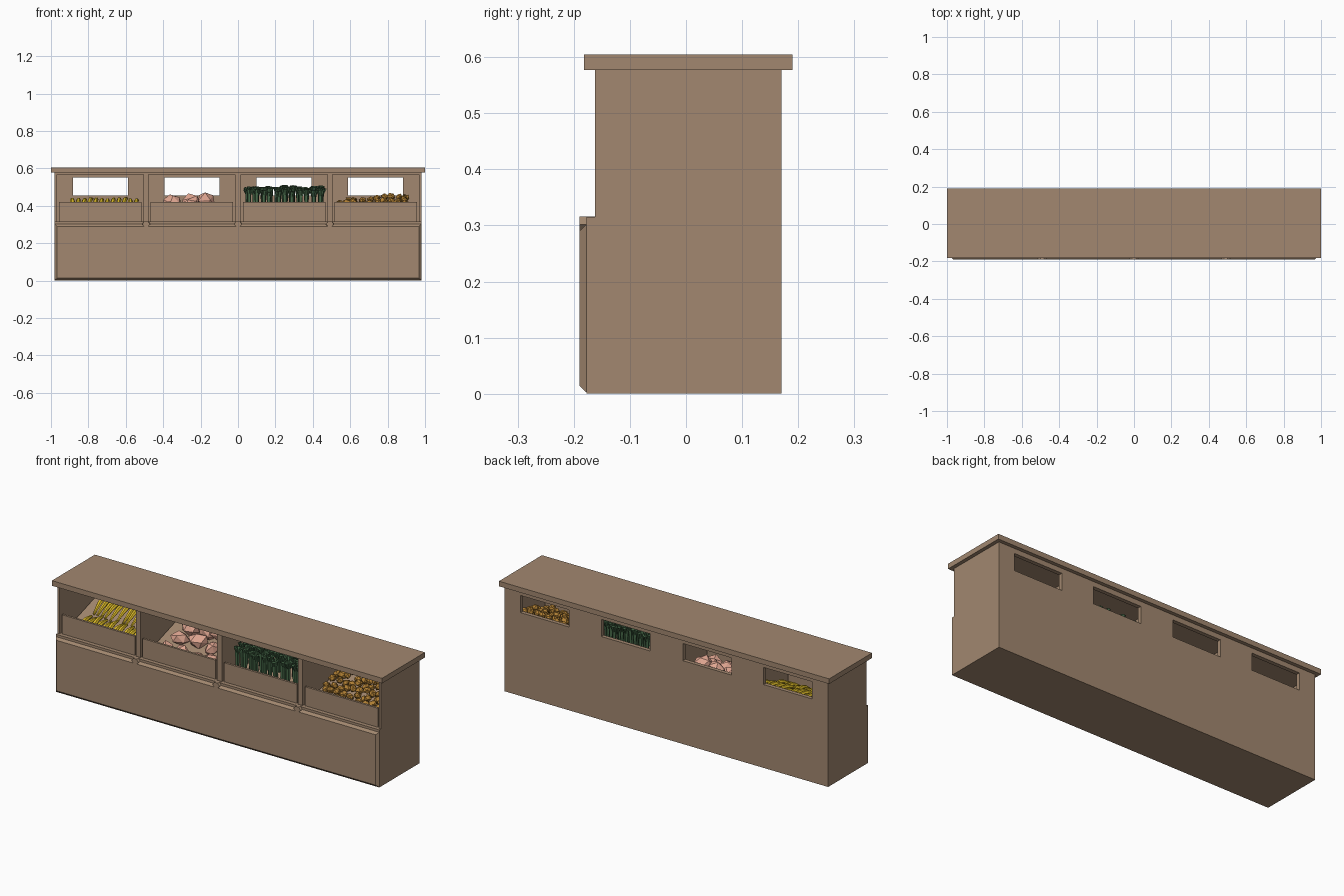
import bpy, bmesh, math, random
from mathutils import Vector, Matrix

if "Cube" in bpy.data.objects:
    bpy.data.objects.remove(bpy.data.objects["Cube"])

random.seed(4)
R = random.uniform


def material(name, r, g, b):
    m = bpy.data.materials.new(name)
    m.diffuse_color = (r, g, b, 1)
    m.use_nodes = True
    m.node_tree.nodes["Principled BSDF"].inputs["Base Color"].default_value = m.diffuse_color
    return m


WOOD = material("light_brown_wood", 0.36, 0.245, 0.16)
YELLOW = material("banana_yellow", 0.70, 0.48, 0.02)
PINK = material("pale_pink", 0.76, 0.39, 0.29)
GREEN = material("leaf_green", 0.065, 0.15, 0.07)
ORANGE = material("potato_brown", 0.45, 0.22, 0.035)


def finish(name, bm, mat):
    bmesh.ops.recalc_face_normals(bm, faces=bm.faces)
    me = bpy.data.meshes.new(name)
    bm.to_mesh(me)
    bm.free()
    me.materials.append(mat)
    ob = bpy.data.objects.new(name, me)
    bpy.context.collection.objects.link(ob)
    return ob


def add_box(bm, x0, x1, y0, y1, z0, z1):
    m = Matrix.Translation(((x0 + x1) / 2, (y0 + y1) / 2, (z0 + z1) / 2))
    bmesh.ops.create_cube(bm, size=1, matrix=m @ Matrix.Diagonal((x1 - x0, y1 - y0, z1 - z0, 1)))


def boxes(name, dims, mat=WOOD):
    bm = bmesh.new()
    for d in dims:
        add_box(bm, *d)
    return finish(name, bm, mat)


def add_prism(bm, loop_a, loop_b):
    a = [bm.verts.new(p) for p in loop_a]
    b = [bm.verts.new(p) for p in loop_b]
    bm.faces.new(a)
    bm.faces.new(b[::-1])
    n = len(a)
    for i in range(n):
        bm.faces.new((a[i], a[(i + 1) % n], b[(i + 1) % n], b[i]))


BAYS = (-0.736, -0.2465, 0.2465, 0.736)

# Counter body: side profile extruded along x
profile = [(-0.177, 0), (-0.177, 0.30), (-0.162, 0.30), (-0.162, 0.578), (0.17, 0.578), (0.17, 0)]
bm = bmesh.new()
add_prism(bm, [(-0.98, y, z) for y, z in profile], [(0.98, y, z) for y, z in profile])
body = finish("counter_body", bm, WOOD)

# Open display bays and back windows cut out of the body
cutters = [
    boxes("bay_cutter", [(c - 0.2315, c + 0.2315, -0.3, 0.148, 0.315, 0.567) for c in BAYS]),
    boxes("window_cutter", [(c - 0.147, c + 0.147, 0.1, 0.3, 0.456, 0.55) for c in BAYS]),
]
for cut in cutters:
    cut.hide_render = True
    mod = body.modifiers.new(cut.name, 'BOOLEAN')
    mod.object, mod.operation, mod.solver = cut, 'DIFFERENCE', 'EXACT'
bpy.context.view_layer.objects.active = body
for cut in cutters:
    bpy.ops.object.modifier_apply(modifier=cut.name)
    bpy.data.objects.remove(cut)

# Worktop
boxes("worktop", [(-1, 1, -0.182, 0.19, 0.577, 0.605)])


# Raised lower front panel with chamfered border
def rect(hw, z0, z1, y):
    return [(-hw, y, z0), (hw, y, z0), (hw, y, z1), (-hw, y, z1)]


bm = bmesh.new()
add_prism(bm, rect(0.98, 0.002, 0.302, -0.177), rect(0.967, 0.014, 0.29, -0.19))
finish("front_panel", bm, WOOD)

# Ledge under the bays, pointed post feet
boxes("ledge", [(-0.98, 0.98, -0.177, -0.16, 0.29, 0.315)])
bm = bmesh.new()
for x in (-0.491, 0, 0.491):
    outline = [(-0.026, 0.302), (0, 0.276), (0.026, 0.302), (0.012, 0.316), (-0.012, 0.316)]
    add_prism(bm, [(x + u, -0.16, z) for u, z in outline], [(x + u * 0.8, -0.19, z) for u, z in outline])
finish("post_feet", bm, WOOD)

# Crate fronts and sloping crate floors
boxes("crate_fronts", [(c - 0.221, c + 0.221, -0.157, -0.145, 0.316, 0.42) for c in BAYS])


def bed(y):
    return 0.355 + 0.38 * y


bm = bmesh.new()
for c in BAYS:
    side = [(-0.146, 0.31), (0.149, 0.31), (0.149, bed(0.149)), (-0.146, 0.316)]
    add_prism(bm, [(c - 0.221, y, z) for y, z in side], [(c + 0.221, y, z) for y, z in side])
finish("crate_floors", bm, WOOD)


# Bananas: tapered arcs of six-sided rings lying front to back
def add_banana(bm, origin, length, radius, turn, sag):
    rings = []
    for i in range(6):
        t = i / 5
        r = radius * (0.35 + 0.65 * math.sin(math.pi * min(max(t, 0.06), 0.94)))
        p = Vector((0, (t - 0.5) * length, (t - 0.5) * length * 0.4 + sag * math.sin(math.pi * t)))
        ring = []
        for k in range(6):
            a = k * math.tau / 6
            q = p + Vector((r * math.cos(a), 0, r * math.sin(a)))
            ring.append(bm.verts.new(Matrix.Rotation(turn, 3, 'Z') @ q + origin))
        rings.append(ring)
    for a, b in zip(rings, rings[1:]):
        for k in range(6):
            bm.faces.new((a[k], a[(k + 1) % 6], b[(k + 1) % 6], b[k]))
    bm.faces.new(rings[0])
    bm.faces.new(rings[-1][::-1])


bm = bmesh.new()
for y in (-0.07, 0.07):
    for i in range(12):
        x = -0.885 + i * 0.031
        add_banana(bm, Vector((x, y + R(-0.012, 0.012), bed(y) + 0.024 + R(-0.004, 0.006))),
                   0.135, 0.013, R(-0.2, 0.1), 0.018)
finish("bananas", bm, YELLOW)


# Rounded low-poly vegetables
def add_lump(bm, p, size, subdiv, jitter):
    rot = Matrix.Rotation(R(0, 6), 4, 'Z') @ Matrix.Rotation(R(0, 6), 4, 'X')
    m = Matrix.Translation(p) @ rot @ Matrix.Diagonal((size * R(0.9, 1.2), size * R(0.8, 1), size * R(0.8, 1), 1))
    made = bmesh.ops.create_icosphere(bm, subdivisions=subdiv, radius=1, matrix=m)
    for v in made["verts"]:
        v.co += Vector((R(-1, 1), R(-1, 1), R(-1, 1))) * size * jitter


bm = bmesh.new()
for x, y in ((-0.38, -0.08), (-0.29, -0.07), (-0.2, -0.08), (-0.12, -0.07), (-0.36, 0.01), (-0.26, 0.03),
             (-0.16, 0.01), (-0.35, 0.09), (-0.25, 0.095), (-0.17, 0.095)):
    add_lump(bm, (x, y, bed(y) + (0.04 if x == -0.17 else 0.028)), 0.046, 1, 0.12)
finish("pink_vegetables", bm, PINK)

bm = bmesh.new()
for j in range(7):
    y = -0.11 + j * 0.038
    for i in range(10):
        x = 0.545 + i * 0.039
        lift = 0.02 + 0.028 * i / 9
        add_lump(bm, (x + R(-0.01, 0.01), y + R(-0.008, 0.008), bed(y) + lift + R(-0.008, 0.012)), 0.022, 1, 0.1)
finish("potatoes", bm, ORANGE)

# Leeks: upright stalks with flaring leaf tufts
bm = bmesh.new()
for j in range(5):
    for i in range(11):
        x, y = 0.055 + i * 0.039 + R(-0.008, 0.008), -0.085 + j * 0.045 + R(-0.008, 0.008)
        top = 0.47 + 0.1 * y + R(-0.008, 0.008)
        base = bed(y) - 0.01
        bmesh.ops.create_cone(bm, cap_ends=True, segments=5, radius1=0.007, radius2=0.012, depth=top - base,
                              matrix=Matrix.Translation((x, y, (top + base) / 2)))
        for k in range(4):
            rot = Matrix.Rotation(k * math.pi / 2 + R(-0.4, 0.4), 4, 'Z') @ Matrix.Rotation(R(0.2, 0.4), 4, 'Y')
            m = Matrix.Translation((x, y, top - 0.028)) @ rot @ Matrix.Translation((0, 0, 0.026))
            bmesh.ops.create_cone(bm, cap_ends=True, segments=5, radius1=0.005, radius2=0.012,
                                  depth=R(0.045, 0.06), matrix=m @ Matrix.Diagonal((0.5, 1, 1, 1)))
finish("leeks", bm, GREEN)
